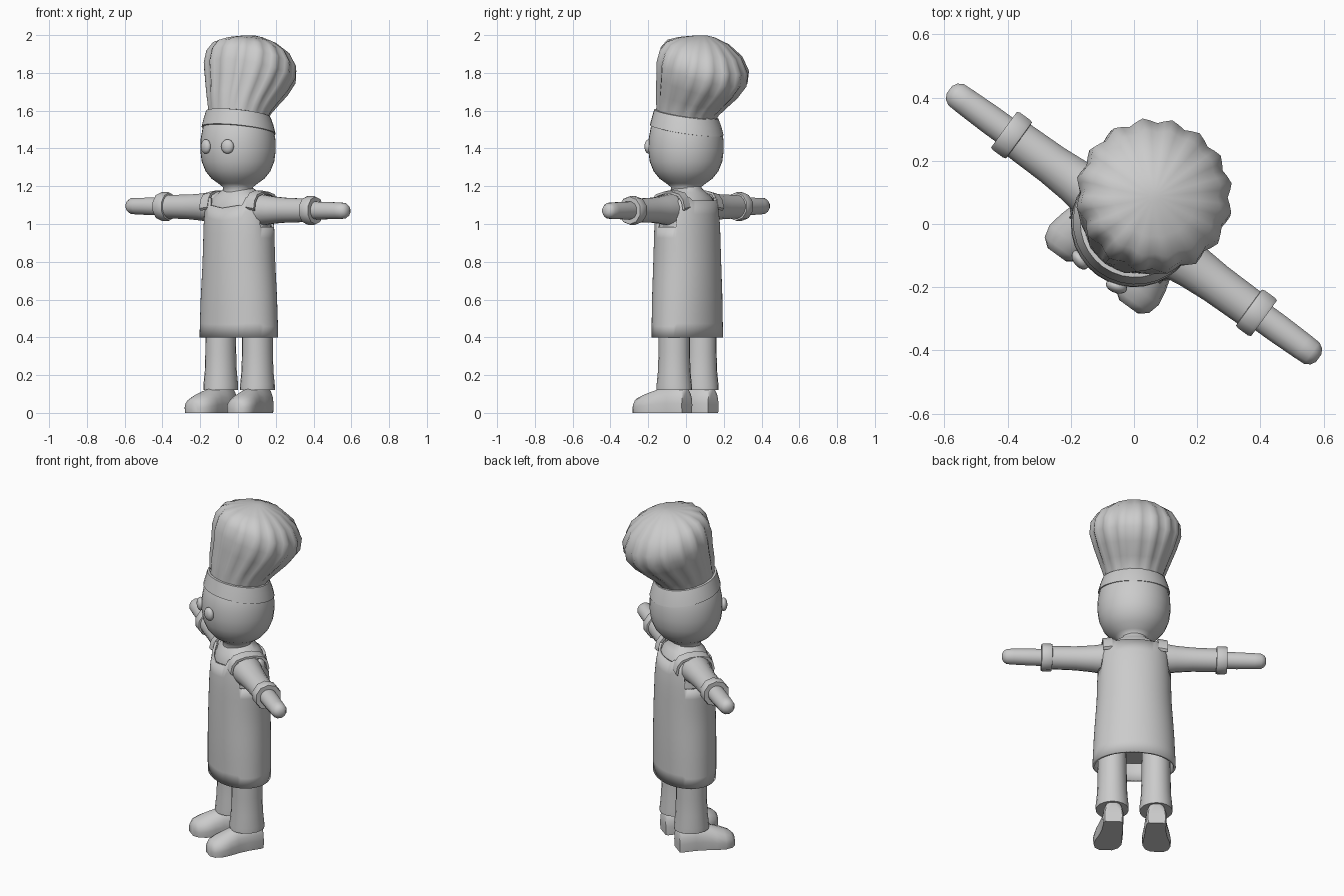
import bpy, bmesh, math
from math import sin, cos, pi, radians
from mathutils import Vector

if "Cube" in bpy.data.objects:
    bpy.data.objects.remove(bpy.data.objects["Cube"])

TURN = radians(-36)  # the figure stands turned about z

grey = bpy.data.materials.new("plain_grey")
grey.diffuse_color = (0.6, 0.6, 0.6, 1)
grey.use_nodes = True
grey.node_tree.nodes["Principled BSDF"].inputs["Base Color"].default_value = grey.diffuse_color


def finish(name, bm, angle=40):
    bmesh.ops.recalc_face_normals(bm, faces=bm.faces[:])
    me = bpy.data.meshes.new(name)
    bm.to_mesh(me)
    bm.free()
    me.materials.append(grey)
    ob = bpy.data.objects.new(name, me)
    bpy.context.collection.objects.link(ob)
    ob.rotation_euler.z = TURN
    bpy.ops.object.select_all(action='DESELECT')
    ob.select_set(True)
    bpy.context.view_layer.objects.active = ob
    bpy.ops.object.shade_smooth_by_angle(angle=radians(angle))
    return ob


def loft(name, rings, caps=True, angle=40):
    """Skin a list of closed rings that all have the same point count."""
    bm = bmesh.new()
    rows = [[bm.verts.new(p) for p in r] for r in rings]
    n = len(rows[0])
    for lo, hi in zip(rows, rows[1:]):
        for i in range(n):
            j = (i + 1) % n
            bm.faces.new((lo[i], lo[j], hi[j], hi[i]))
    if caps:
        bm.faces.new(rows[0])
        bm.faces.new(rows[-1])
    return finish(name, bm, angle)


def oval(cx, cy, z, a, b, n=32, tilt=0.0, pleat=0.0, pleats=16):
    """Horizontal ring; a positive tilt raises the front."""
    pts = []
    for i in range(n):
        t = 2 * pi * i / n
        k = 1 + pleat * cos(pleats * t)
        dy = b * k * sin(t)
        pts.append(Vector((cx + a * k * cos(t), cy + dy * cos(tilt), z - dy * sin(tilt))))
    return pts


def across(x, z, r, n):
    """Ring around the sideways arm axis."""
    return [Vector((x, r * cos(2 * pi * (i + .5) / n), z + r * sin(2 * pi * (i + .5) / n)))
            for i in range(n)]


# Shirt under the apron
loft("shirt", [oval(0, .01, z, a, b) for z, a, b in
               [(.5, .195, .145), (.8, .185, .145), (1.03, .18, .14), (1.1, .175, .13),
                (1.14, .155, .115), (1.165, .115, .095), (1.19, .075, .075), (1.22, .07, .07)]])

# Head with neck
loft("head", [oval(0, 0, z, r, r) for z, r in
              [(1.165, .082), (1.195, .08), (1.215, .105), (1.24, .14), (1.28, .172),
               (1.33, .192), (1.39, .2), (1.45, .198), (1.51, .187), (1.56, .165)]], angle=60)

# Hat band, tilted back
loft("hat_band", [oval(0, cy, z, r, r, tilt=radians(t)) for cy, z, r, t in
                  [(.005, 1.495, .186, 10), (.005, 1.497, .197, 10), (.005, 1.54, .186, 10),
                   (.002, 1.582, .172, 10), (.002, 1.585, .155, 10)]])

# Pleated hat crown leaning backward
crown = [(.0, 1.57, .158, 12, .0), (.012, 1.61, .168, 13, .025), (.035, 1.66, .188, 16, .035),
         (.075, 1.73, .219, 18, .035), (.105, 1.80, .243, 18, .035), (.12, 1.865, .238, 18, .035),
         (.12, 1.925, .202, 15, .03), (.115, 1.968, .135, 10, .02), (.11, 1.991, .065, 5, .01),
         (.11, 1.999, .02, 0, 0)]
loft("hat_crown", [oval(0, cy, z, r, r, 64, radians(t), p) for cy, z, r, t, p in crown], angle=60)

# Apron shell: hem to armhole, neckline and shoulder edges
APRON = [(.40, .228, .165), (.6, .219, .167), (.8, .205, .165), (1.0, .2, .158),
         (1.08, .196, .148), (1.17, .182, .125)]


def apron_size(z):
    for (z0, a0, b0), (z1, a1, b1) in zip(APRON, APRON[1:]):
        if z <= z1:
            f = (z - z0) / (z1 - z0)
            return a0 + f * (a1 - a0), b0 + f * (b1 - b0)
    return APRON[-1][1:]


def apron_top(t):
    side, front = abs(cos(t)), sin(t) < 0
    if side > .885:
        return .985
    if side > .62:
        return 1.14
    return 1.085 + .03 * side if front else 1.125


N, ROWS = 64, 10
rings = []
for k in range(ROWS + 1):
    ring = []
    for i in range(N):
        t = 2 * pi * i / N
        z = .4 + (apron_top(t) - .4) * k / ROWS
        a, b = apron_size(z)
        ring.append(Vector((a * cos(t), .008 + b * sin(t), z)))
    rings.append(ring)
apron = loft("apron", rings, caps=False)
mod = apron.modifiers.new("thickness", 'SOLIDIFY')
mod.thickness = .014

for s, side in ((-1, "left"), (1, "right")):
    # Apron strap over the shoulder
    strap = []
    for y, z in [(-.105, 1.09), (-.095, 1.135), (-.07, 1.165), (-.02, 1.178),
                 (.035, 1.178), (.085, 1.165), (.11, 1.135), (.12, 1.09)]:
        dy, dz = (y - .008) * .1, .012
        strap.append([Vector((s * .125, y, z)), Vector((s * .178, y, z - .008)),
                      Vector((s * .178, y - dy, z - dz - .008)), Vector((s * .125, y - dy, z - dz))])
    loft(side + "_apron_strap", strap)

    # Sleeve, cuff and hand along a nearly level arm
    z0, z1 = (1.088, 1.095) if s < 0 else (1.075, 1.07)

    def arm_z(x):
        return z0 + (z1 - z0) * (x - .1) / .6

    for part, n, prof in (
            ("sleeve", 16, [(.1, .085), (.17, .082), (.23, .073), (.32, .066), (.47, .063)]),
            ("cuff", 10, [(.448, .06), (.45, .074), (.46, .077), (.498, .077), (.508, .073), (.508, .045)]),
            ("hand", 12, [(.47, .048), (.56, .048), (.66, .045), (.695, .043),
                          (.713, .032), (.722, .015)])):
        loft(f"{side}_{part}", [across(s * x, arm_z(x), r, n) for x, r in prof])

    # Trouser leg, flared at the ankle
    loft(side + "_leg", [oval(s * .12, .01, z, a, b, 20) for z, a, b in
                         [(.12, .09, .097), (.15, .09, .095), (.22, .083, .088),
                          (.32, .08, .085), (.6, .076, .085)]])

    # Shoe: flat sole, rounded upper, toe turned slightly outward
    shoe = []
    for y, w, h in [(.092, .048, .125), (.08, .056, .14), (.0, .06, .14), (-.06, .066, .135),
                    (-.11, .076, .118), (-.16, .08, .1), (-.2, .066, .082), (-.222, .036, .06)]:
        cx = s * (.118 + max(0, -y) * .1)
        ring = [Vector((cx - w * .95, y, 0)), Vector((cx + w * .95, y, 0))]
        for i in range(9):
            t = pi * i / 8
            ring.append(Vector((cx + w * cos(t), y, h * (.35 + .65 * sin(t)))))
        shoe.append(ring)
    loft(side + "_shoe", shoe, angle=50)

    # Flattened button eye
    bm = bmesh.new()
    bmesh.ops.create_uvsphere(bm, u_segments=16, v_segments=10, radius=1)
    for v in bm.verts:
        v.co = Vector((s * .071 + .034 * v.co.x, -.192 + .022 * v.co.y + s * .2 * .034 * v.co.x * .9,
                       1.41 + .038 * v.co.z))
    finish(side + "_eye", bm, 60)
